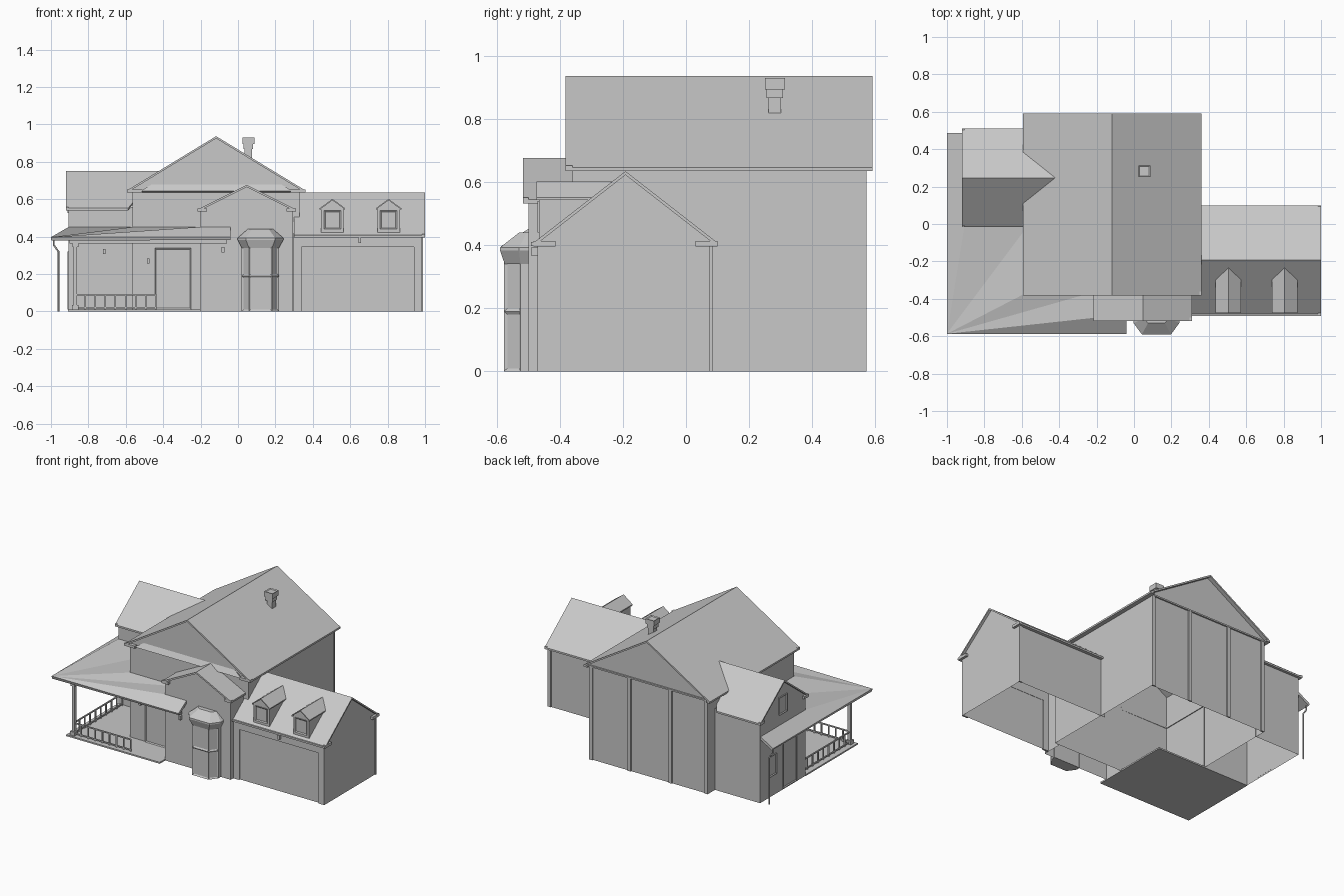
import bpy, bmesh
from mathutils import Vector

old = bpy.data.objects.get("Cube")
if old:
    bpy.data.objects.remove(old)

grey = bpy.data.materials.new("plain grey")
grey.use_nodes = True
grey.diffuse_color = (0.58, 0.58, 0.58, 1)
grey.node_tree.nodes["Principled BSDF"].inputs["Base Color"].default_value = grey.diffuse_color


def finish(name, bm, recalc=True):
    if recalc:
        bmesh.ops.recalc_face_normals(bm, faces=bm.faces)
    me = bpy.data.meshes.new(name)
    bm.to_mesh(me)
    bm.free()
    me.materials.append(grey)
    ob = bpy.data.objects.new(name, me)
    bpy.context.scene.collection.objects.link(ob)
    return ob


def mesh(name, points, faces, recalc=True):
    bm = bmesh.new()
    vs = [bm.verts.new(p) for p in points]
    for f in faces:
        bm.faces.new([vs[i] for i in f])
    return finish(name, bm, recalc)


def box(name, lo, hi, panel=None):
    """Box between two corners; panel = direction of a face to recess."""
    lo, hi = Vector(lo), Vector(hi)
    bm = bmesh.new()
    bmesh.ops.create_cube(bm, size=1)
    for v in bm.verts:
        v.co = (lo + hi) / 2 + v.co * (hi - lo)
    if panel:
        bm.normal_update()
        front = [f for f in bm.faces if f.normal.dot(Vector(panel)) > 0.9]
        bmesh.ops.inset_individual(bm, faces=front, thickness=0.01, depth=-0.005)
    return finish(name, bm)


def wing(name, axis, c, hr, hw, ze, zr, roof_a, wall_a, wall_b, ridge_b, eave_b,
         z0=0.0, back=False, ret=0.08, t=0.012):
    """Gabled block: open-bottom walls, roof slabs, soffits and cornice returns."""
    def P(u, v, z):
        return (c + u, v, z) if axis == "y" else (v, c + u, z)

    def bar(part, u0, u1, v0, v1, z0, z1):
        a, b = P(u0, v0, z0), P(u1, v1, z1)
        box(name + part, [min(p) for p in zip(a, b)], [max(p) for p in zip(a, b)])

    # walls follow the roof slope
    zw = zr - (zr - ze) * hw / hr - t / 2
    prof = [(-hw, z0), (-hw, zw), (0, zr - t / 2), (hw, zw), (hw, z0)]
    pts = [P(u, v, z) for v in (wall_a, wall_b) for u, z in prof]
    faces = [(0, 1, 6, 5), (3, 4, 9, 8), (0, 1, 2, 3, 4)]
    if back:
        faces.append((5, 6, 7, 8, 9))
    mesh(name + "_walls", pts, faces)
    # roof, whose far end may be cut to a valley
    prof = [(-hr, ze), (0, zr), (hr, ze), (hr, ze - t), (0, zr - t), (-hr, ze - t)]
    pts = [P(u, roof_a, z) for u, z in prof]
    pts += [P(u, ridge_b if u == 0 else eave_b, z) for u, z in prof]
    faces = [(i, (i + 1) % 6, (i + 1) % 6 + 6, i + 6) for i in range(6)]
    faces += [(0, 1, 4, 5), (1, 2, 3, 4), (6, 7, 10, 11), (7, 8, 9, 10)]
    mesh(name + "_roof", pts, faces)
    # soffits and returns
    for s in (-1, 1):
        bar("_soffit", s * hw, s * hr, roof_a, eave_b, ze - t, ze - 0.002)
        if ret:
            bar("_return", s * (hr - ret), s * hr, roof_a, wall_a, ze - t, ze + 0.006)


# Main blocks
wing("main_house", "y", -0.117, 0.477, 0.447, 0.647, 0.937, -0.382, -0.36, 0.565,
     0.592, 0.592, back=True)
wing("entry", "y", 0.047, 0.263, 0.248, 0.545, 0.677, -0.518, -0.5, -0.36,
     -0.36, -0.36, ret=0.05)
wing("garage", "x", -0.192, 0.292, 0.27, 0.408, 0.635, 1.0, 0.983, 0.298,
     0.3, 0.3, ret=0.07)
wing("side_wing", "x", 0.247, 0.263, 0.245, 0.552, 0.752, -0.92, -0.905, -0.56,
     -0.418, -0.588, ret=0.05)

# Pent skirt across the main front gable
mesh("pent_skirt", [(-0.52, -0.38, 0.645), (0.29, -0.38, 0.645),
                    (0.23, -0.36, 0.68), (-0.46, -0.36, 0.68),
                    (-0.52, -0.36, 0.635), (0.29, -0.36, 0.635)],
     [(0, 1, 2, 3), (0, 4, 5, 1), (0, 3, 4), (1, 5, 2)])

# Rear boards and ledge
for x in (-0.552, -0.28, 0.03, 0.32):
    box("rear_board", (x - 0.012, 0.563, 0), (x + 0.012, 0.573, 0.645))
box("rear_ledge", (-0.59, 0.563, 0.635), (0.355, 0.575, 0.645))

# Dormers
for x in (0.505, 0.805):
    wing("dormer", "y", x, 0.068, 0.06, 0.552, 0.602, -0.475, -0.466, -0.3,
         -0.235, -0.297, z0=0.41, ret=0, t=0.008)
    box("dormer_window", (x - 0.045, -0.471, 0.44), (x + 0.045, -0.464, 0.54), (0, -1, 0))

# Garage front frame and corner boards
box("garage_left_jamb", (0.94, -0.472, 0), (0.983, -0.46, 0.4))
box("garage_right_jamb", (0.298, -0.472, 0), (0.34, -0.46, 0.4))
box("garage_header", (0.34, -0.472, 0.345), (0.94, -0.46, 0.4))
box("garage_corner_board", (0.965, 0.074, 0), (0.988, 0.084, 0.4))
box("garage_gutter", (0.3, -0.492, 0.398), (1.0, -0.482, 0.41))

# Chimney: stem, collar and cap with a flue opening
for part, r, z0, z1 in (("stem", 0.02, 0.8, 0.87), ("collar", 0.026, 0.868, 0.897)):
    box("chimney_" + part, (0.055 - r, 0.282 - r, z0), (0.055 + r, 0.282 + r, z1))
box("chimney_cap", (0.023, 0.25, 0.895), (0.087, 0.314, 0.93), (0, 0, 1))

# Bay window
def bay_ring(hb, hf, yb, yf, z):
    return [(0.12 + u, y, z) for u, y in
            ((-hb, -0.495), (-hb, yb), (-hf, yf), (hf, yf), (hb, yb), (hb, -0.495))]


def bay(name, rings, inset=False):
    bm = bmesh.new()
    loops = [[bm.verts.new(p) for p in r] for r in rings]
    sides = [bm.faces.new((a[i], a[i + 1], b[i + 1], b[i]))
             for a, b in zip(loops, loops[1:]) for i in range(5)]
    bm.faces.new(loops[0])
    bm.faces.new(loops[-1])
    bmesh.ops.recalc_face_normals(bm, faces=bm.faces)
    if inset:
        big = [f for f in sides if f.calc_area() > 0.006]
        bmesh.ops.inset_individual(bm, faces=big, thickness=0.013, depth=-0.006)
    finish(name, bm)


bay("bay_window", [bay_ring(0.1, 0.062, -0.525, -0.578, z) for z in (0, 0.19, 0.35)], True)
bay("bay_roof", [bay_ring(0.1, 0.062, -0.525, -0.575, 0.34),
                 bay_ring(0.122, 0.078, -0.53, -0.59, 0.383),
                 bay_ring(0.122, 0.078, -0.53, -0.59, 0.393),
                 bay_ring(0.068, 0.045, -0.505, -0.53, 0.44)])

# Porch roof wrapping the front and the side
A, B, J = (-1, -0.587, 0.397), (-0.04, -0.587, 0.397), (-1, 0.487, 0.397)
inner = [(x, y, 0.452) for x, y in ((-0.04, -0.5), (-0.2, -0.5), (-0.2, -0.36),
         (-0.56, -0.36), (-0.56, 0), (-0.905, 0), (-0.905, 0.487))]
roof = mesh("porch_roof", [A, B] + inner + [J],
            [(0, 1, 2, 3), (0, 3, 4), (0, 4, 5), (0, 5, 6), (0, 6, 7), (0, 7, 8, 9)], False)
slab = roof.modifiers.new("slab", "SOLIDIFY")
slab.thickness, slab.offset = 0.018, -1

# Porch floor, beams and post
box("porch_floor", (-0.908, -0.56, 0), (-0.2, 0.0, 0.01))
box("porch_front_beam", (-0.9, -0.54, 0.362), (-0.06, -0.52, 0.385))
box("porch_side_beam", (-0.88, -0.53, 0.362), (-0.86, 0.0, 0.385))
for part, r, z0, z1 in (("base", 0.018, 0.01, 0.035), ("shaft", 0.01, 0.03, 0.35),
                        ("cap", 0.016, 0.345, 0.365)):
    box("porch_post_" + part, (-0.87 - r, -0.53 - r, z0), (-0.87 + r, -0.53 + r, z1))

# Railings
def railing(name, start, end, count):
    start, end = Vector(start), Vector(end)
    r = 0.004
    for z in (0.02, 0.09):
        pad = Vector((r, r, r))
        box(name + "_rail", start + Vector((0, 0, z)) - pad, end + Vector((0, 0, z)) + pad)
    for i in range(1, count + 1):
        p = start.lerp(end, i / count)
        box(name + "_baluster", p + Vector((-r, -r, 0.01)), p + Vector((r, r, 0.09)))


railing("front_railing", (-0.87, -0.53, 0), (-0.44, -0.53, 0), 8)
railing("side_railing", (-0.87, -0.53, 0), (-0.87, -0.01, 0), 9)

# Doors, windows and lamps
box("front_door", (-0.445, -0.368, 0.01), (-0.25, -0.359, 0.338), (0, -1, 0))
box("gable_window", (-0.912, 0.205, 0.525), (-0.904, 0.29, 0.645), (-1, 0, 0))
box("side_window", (-0.912, 0.32, 0.14), (-0.904, 0.4, 0.28), (-1, 0, 0))
box("side_door", (-0.912, 0.1, 0.01), (-0.904, 0.25, 0.32), (-1, 0, 0))
for x, y, z in ((-0.715, 0, 0.32), (-0.48, -0.36, 0.27), (-0.08, -0.5, 0.33), (0.65, -0.47, 0.38)):
    box("wall_lamp", (x - 0.007, y - 0.02, z - 0.014), (x + 0.007, y, z + 0.014))

# Downspout at the side eave
curve = bpy.data.curves.new("downspout", "CURVE")
curve.dimensions = "3D"
curve.bevel_depth, curve.bevel_resolution = 0.005, 1
line = curve.splines.new("POLY")
path = [(-0.96, 0), (-0.96, 0.32), (-0.985, 0.355), (-0.985, 0.385)]
line.points.add(len(path) - 1)
for pt, (x, z) in zip(line.points, path):
    pt.co = (x, 0.47, z, 1)
curve.materials.append(grey)
bpy.context.scene.collection.objects.link(bpy.data.objects.new("downspout", curve))
